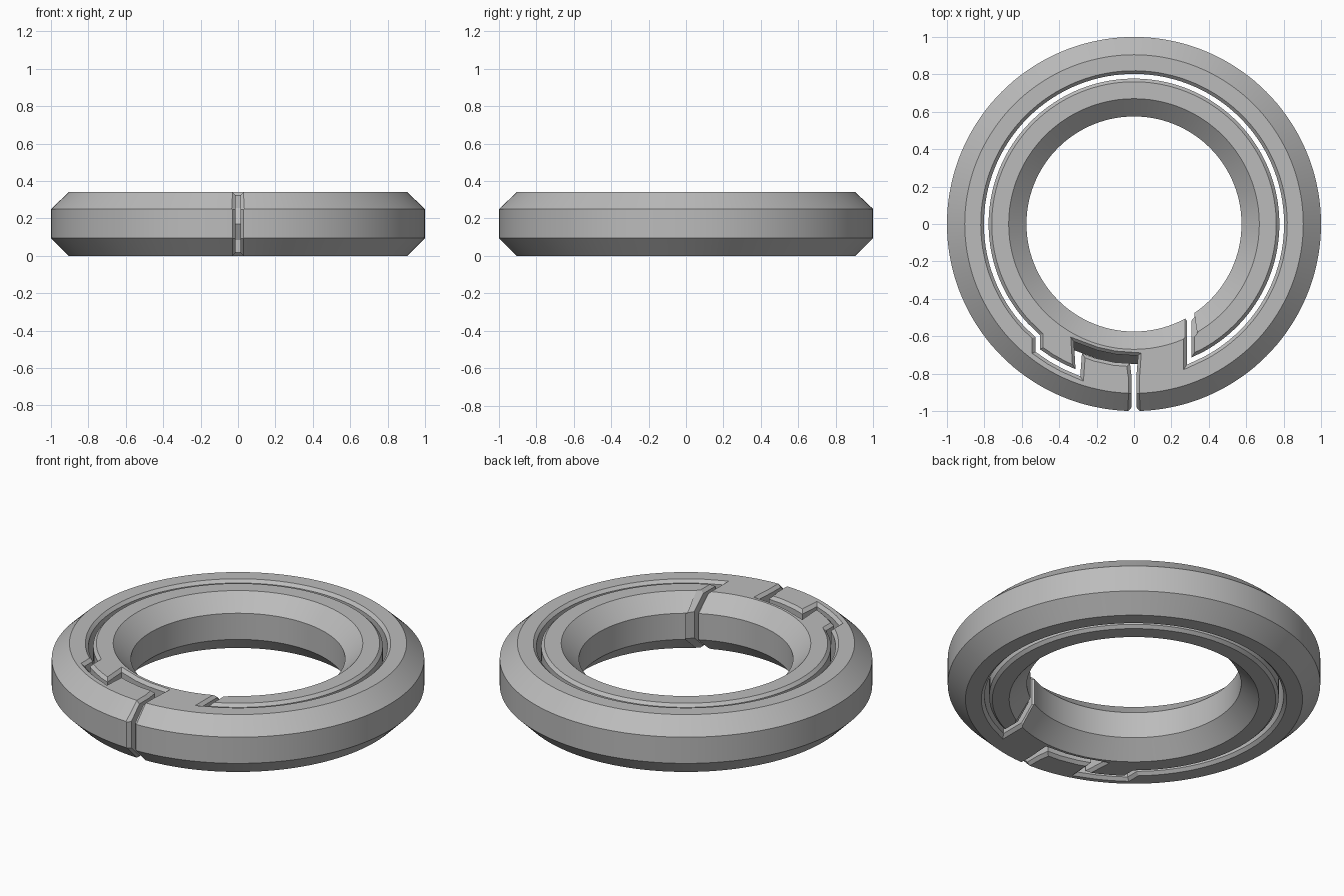
import bpy, bmesh, math
from mathutils import Vector

if "Cube" in bpy.data.objects:
    bpy.data.objects.remove(bpy.data.objects["Cube"])

H = 0.34          # ring height
NARROW, CH = 0.0125, 0.017   # slot half width and edge chamfer


def make_object(name, bm):
    bmesh.ops.recalc_face_normals(bm, faces=bm.faces)
    me = bpy.data.meshes.new(name)
    bm.to_mesh(me)
    bm.free()
    ob = bpy.data.objects.new(name, me)
    bpy.context.collection.objects.link(ob)
    return ob


def loft(sections, closed):
    """Skin a list of equal-length closed cross-sections."""
    bm = bmesh.new()
    rows = [[bm.verts.new(p) for p in s] for s in sections]
    n = len(rows[0])
    for i in range(len(rows) if closed else len(rows) - 1):
        a, b = rows[i], rows[(i + 1) % len(rows)]
        for j in range(n):
            k = (j + 1) % n
            bm.faces.new((a[j], a[k], b[k], b[j]))
    if not closed:
        bm.faces.new(rows[0])
        bm.faces.new(rows[-1])
        bmesh.ops.triangulate(bm, faces=bm.faces[:])
    return bm


# Ring body: chamfered profile turned round z
profile = [(0.575, 0.095), (0.67, 0), (0.905, 0), (1, 0.095),
           (1, 0.25), (0.905, H), (0.67, H), (0.575, 0.25)]
N = 144
ring = make_object("latch_ring", loft(
    [[(r * math.cos(t), r * math.sin(t), z) for r, z in profile]
     for t in (2 * math.pi * i / N for i in range(N))], True))

# Slot centreline: (x, y, extra half width, ridge shift, flared end)
path = []


def add(x, y, extra=0, ridge=0, flare=False):
    path.append((Vector((x, y)), extra, ridge, flare))


def on_circle(x, r):
    return -math.sqrt(r * r - x * x)


def arc(r, a0, a1, n, **kw):
    for i in range(n + 1):
        a = math.radians(a0 + (a1 - a0) * i / n)
        add(r * math.cos(a), r * math.sin(a), **kw)


def angle_at(x, r):
    return math.degrees(math.atan2(on_circle(x, r), x)) % 360


XR, XJ, XL = 0.295, -0.515, -0.30
add(XR, on_circle(XR, 0.555), flare=True)           # inner mouth
add(XR, on_circle(XR, 0.595))
add(XR, on_circle(XR, 0.67))
a0 = angle_at(XR, 0.79)
add(XR, on_circle(XR, 0.79))
arc(0.79, a0 + 6, angle_at(XJ, 0.79) + 354, 100)    # long spiral slot
add(XJ, on_circle(XJ, 0.79))                        # jog outwards
arc(0.85, angle_at(XJ, 0.85), angle_at(XL, 0.85), 3)
arc(0.725, angle_at(XL, 0.725), 270, 3, extra=0.009, ridge=0.045)  # latch
for r in (0.82, 0.905, 0.98):
    add(0, -r)
add(0, -1.02, flare=True)                           # outer mouth


def slot_section(i):
    p, extra, ridge, flare = path[i]
    d0 = (p - path[max(i - 1, 0)][0]) if i else path[1][0] - p
    d1 = (path[i + 1][0] - p) if i < len(path) - 1 else d0
    n0, n1 = [Vector((-d.y, d.x)).normalized() for d in (d0, d1)]
    m = (n0 + n1) / (1 + n0.dot(n1))                # mitred normal
    r = p.length
    drop = max(0, r - 0.905, 0.67 - r)              # follow the ring chamfer
    lo, hi = drop, H - drop
    q = (hi - lo) / 4
    wide = NARROW + CH + 0.02
    w = wide if flare else NARROW
    levels = [(lo - 0.02, wide, 0), (lo + CH, w, 0), (lo + q, w, 0),
              (H / 2, w, ridge), (hi - q, w, 0), (hi - CH, w, 0),
              (hi + 0.02, wide, 0)]

    def pt(side, z, hw, s):
        v = p + m * side * (hw + extra) + Vector((0, -s))
        return (v.x, v.y, z)
    return ([pt(-1, *l) for l in levels] + [pt(1, *l) for l in reversed(levels)])


cutter = make_object("slot_cutter", loft([slot_section(i) for i in range(len(path))], False))
cutter.hide_render = True

# Cut the slot and keep the result
mod = ring.modifiers.new("slot", 'BOOLEAN')
mod.operation = 'DIFFERENCE'
mod.solver = 'EXACT'
mod.object = cutter
dg = bpy.context.evaluated_depsgraph_get()
cut = bpy.data.meshes.new_from_object(ring.evaluated_get(dg))
ring.modifiers.clear()
ring.data = cut
bpy.data.objects.remove(cutter)

# Material and shading
mat = bpy.data.materials.new("plain grey")
mat.diffuse_color = (0.5, 0.5, 0.5, 1)
mat.use_nodes = True
mat.node_tree.nodes["Principled BSDF"].inputs["Base Color"].default_value = mat.diffuse_color
ring.data.materials.clear()
ring.data.materials.append(mat)
bpy.context.view_layer.objects.active = ring
ring.select_set(True)
bpy.ops.object.shade_smooth_by_angle(angle=math.radians(20))
